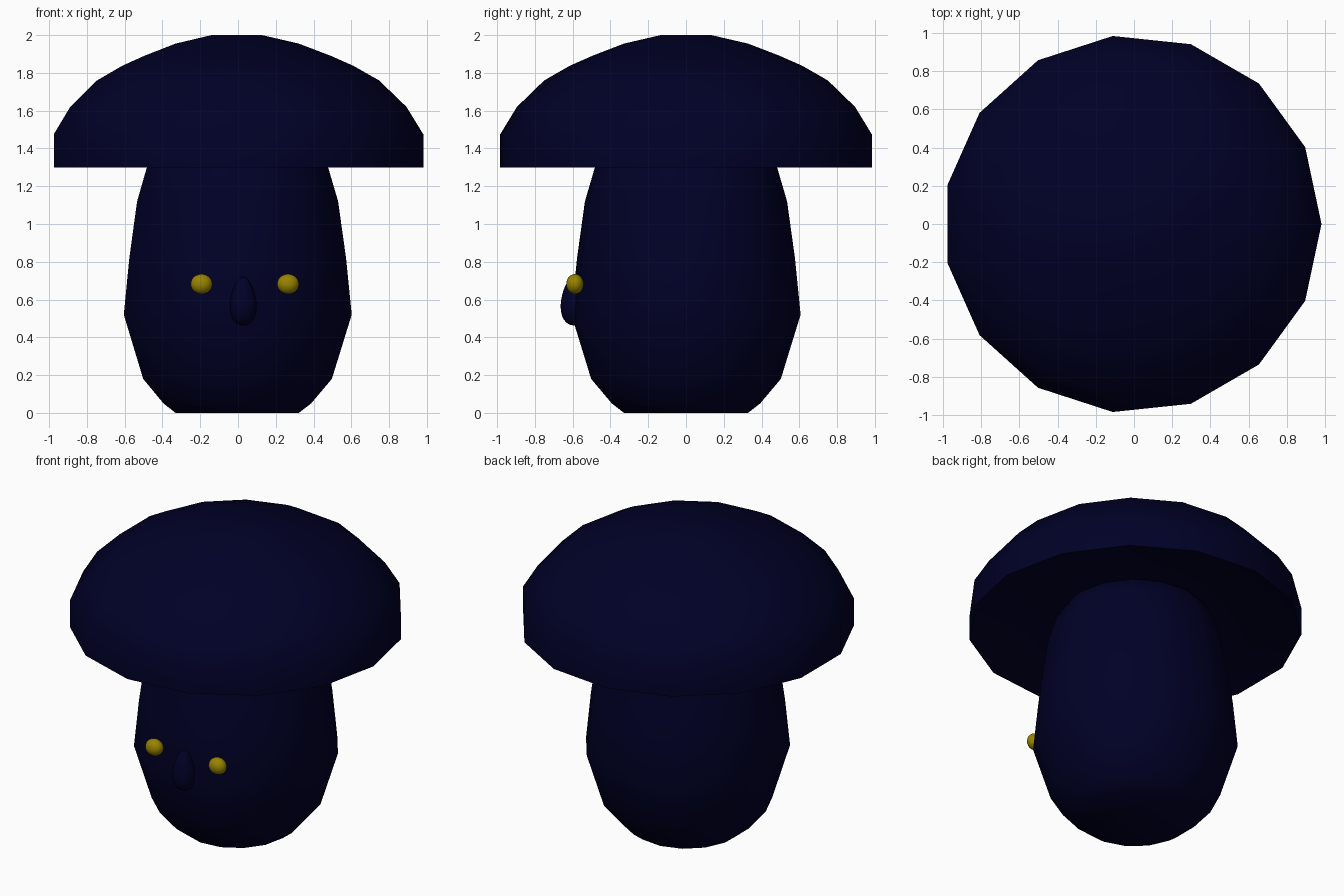
import bpy, bmesh
from math import cos, sin, pi, radians

if "Cube" in bpy.data.objects:
    bpy.data.objects.remove(bpy.data.objects["Cube"])

SIDES = 15
CX = -0.008  # odd-sided rings sit slightly left so the bounds are centred


def material(name, rgb):
    m = bpy.data.materials.new(name)
    m.diffuse_color = (*rgb, 1)
    m.use_nodes = True
    m.node_tree.nodes["Principled BSDF"].inputs["Base Color"].default_value = m.diffuse_color
    return m


navy = material("navy", (0.0, 0.0, 0.02))
yellow = material("yellow", (0.31, 0.23, 0.0))


def finish(name, bm, mat, angle=50):
    bmesh.ops.recalc_face_normals(bm, faces=bm.faces)
    me = bpy.data.meshes.new(name)
    bm.to_mesh(me)
    bm.free()
    me.materials.append(mat)
    ob = bpy.data.objects.new(name, me)
    bpy.context.collection.objects.link(ob)
    bpy.ops.object.select_all(action='DESELECT')
    ob.select_set(True)
    bpy.context.view_layer.objects.active = ob
    bpy.ops.object.shade_smooth_by_angle(angle=radians(angle))
    return ob


def lathe(name, profile, mat):
    """Revolve (radius, z) points and close both ends."""
    bm = bmesh.new()
    rings = [[bm.verts.new((CX + r * cos(2 * pi * i / SIDES),
                            r * sin(2 * pi * i / SIDES), z))
              for i in range(SIDES)] for r, z in profile]
    for a, b in zip(rings, rings[1:]):
        for i in range(SIDES):
            j = (i + 1) % SIDES
            bm.faces.new((a[i], a[j], b[j], b[i]))
    bm.faces.new(rings[0][::-1])
    bm.faces.new(rings[-1])
    return finish(name, bm, mat)


def ball(name, loc, size, mat, taper=0.0):
    """Ellipsoid, optionally narrowed towards the top."""
    bm = bmesh.new()
    bmesh.ops.create_uvsphere(bm, u_segments=20, v_segments=14, radius=1)
    for v in bm.verts:
        k = 1 - taper * v.co.z
        x, y, z = v.co
        v.co = (loc[0] + x * k * size[0], loc[1] + y * k * size[1],
                loc[2] + z * size[2])
    return finish(name, bm, mat)


# Stem, rounding off inside the cap
lathe("stem", [(0.33, 0.0), (0.395, 0.05), (0.505, 0.18), (0.61, 0.52),
               (0.58, 0.82), (0.538, 1.12), (0.485, 1.30), (0.43, 1.39),
               (0.34, 1.45)], navy)

# Domed cap with a straight rim and slightly recessed underside
lathe("cap", [(0.40, 1.40), (0.70, 1.37), (0.989, 1.30), (0.989, 1.475),
              (0.90, 1.62), (0.755, 1.76), (0.62, 1.837), (0.50, 1.89),
              (0.33, 1.955), (0.135, 2.0)], navy)

# Face
for side, x in (("left", -0.193), ("right", 0.265)):
    ball(f"{side}_eye", (x, -0.588, 0.682), (0.058, 0.046, 0.053), yellow)
ball("nose", (0.027, -0.595, 0.592), (0.069, 0.067, 0.129), navy, taper=0.25)
